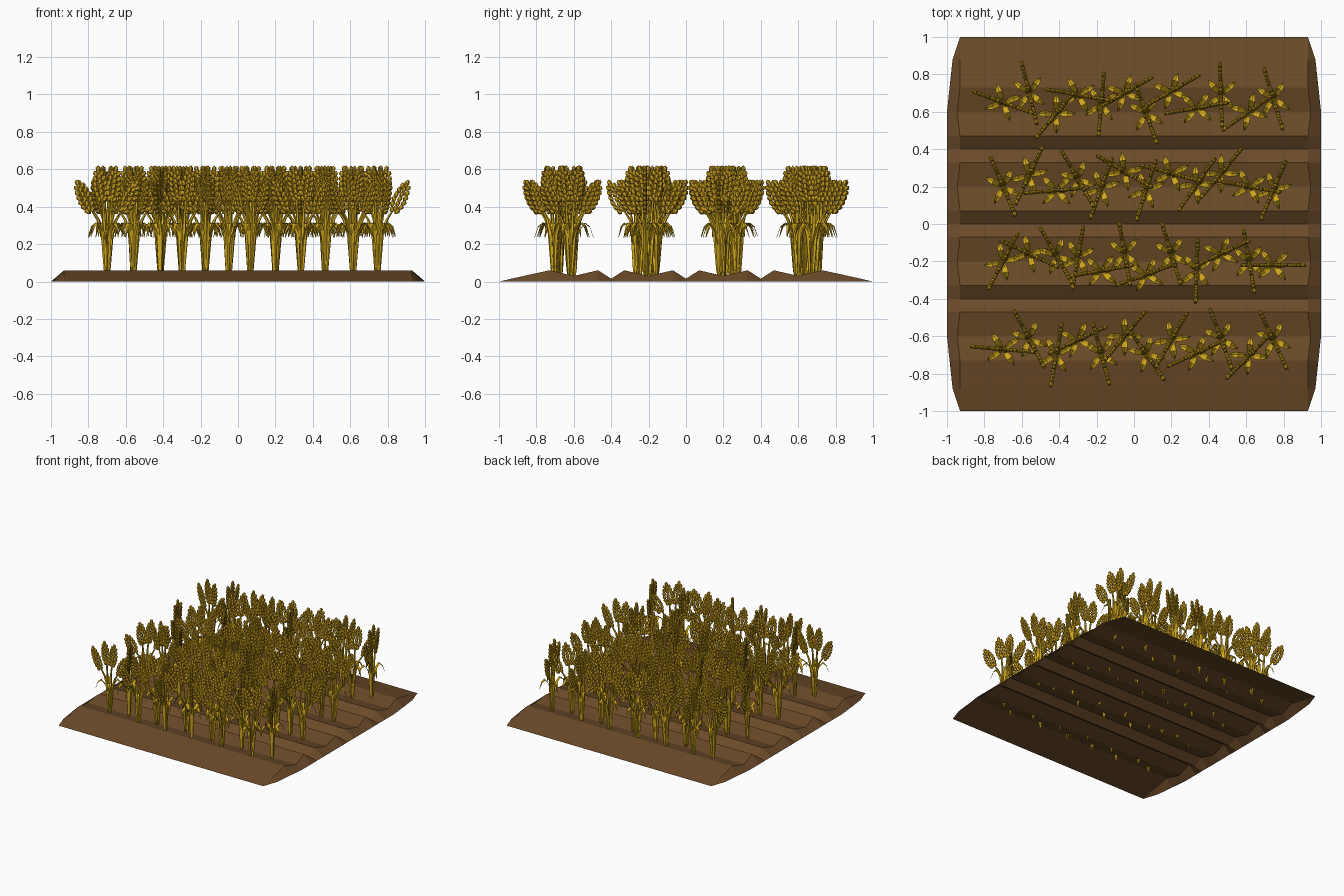
import bpy, bmesh, math
from mathutils import Vector, Matrix

if "Cube" in bpy.data.objects:
    bpy.data.objects.remove(bpy.data.objects["Cube"])


def material(name, rgb):
    m = bpy.data.materials.new(name)
    m.diffuse_color = (*rgb, 1)
    m.use_nodes = True
    m.node_tree.nodes["Principled BSDF"].inputs["Base Color"].default_value = m.diffuse_color
    return m


SOIL = material("soil brown", (0.15, 0.07, 0.022))
GOLD = material("straw gold", (0.68, 0.42, 0.012))
EAR = material("ear gold", (0.58, 0.34, 0.012))


def add_object(name, mesh):
    ob = bpy.data.objects.new(name, mesh)
    bpy.context.collection.objects.link(ob)
    return ob


# ploughed soil: an open ridged sheet with sloping ends
half = [(0, 0.015), (0.07, 0.06), (0.2, 0.03), (0.33, 0.06), (0.4, 0.015),
        (0.47, 0.06), (0.6, 0.03), (0.73, 0.06), (0.88, 0.027), (1, 0)]
profile = [(-y, z) for y, z in reversed(half[1:])] + half


def outer_x(y):
    y = abs(y)
    if y <= 0.6:
        return 1.0
    if y <= 0.88:
        return 1 - 0.03 * (y - 0.6) / 0.28
    return 0.97 - 0.04 * (y - 0.88) / 0.12


bm = bmesh.new()
lines = []
for y, z in profile:
    inner = 0.945 if abs(y) in (0.2, 0.6) else 0.93
    xo = outer_x(y)
    lines.append([bm.verts.new(p) for p in
                  ((-xo, y, 0), (-inner, y, z), (inner, y, z), (xo, y, 0))])
for a, b in zip(lines, lines[1:]):
    for i in range(3):
        bm.faces.new((a[i], a[i + 1], b[i + 1], b[i]))
bmesh.ops.remove_doubles(bm, verts=bm.verts, dist=0.0005)
me = bpy.data.meshes.new("soil")
bm.to_mesh(me)
bm.free()
me.materials.append(SOIL)
add_object("ploughed_soil", me)


# helpers for the wheat plant
def tube(bm, pts, radii, n=5):
    rings = []
    for p, r in zip(pts, radii):
        rings.append([bm.verts.new((p[0] + r * math.cos(2 * math.pi * k / n),
                                    p[1] + r * math.sin(2 * math.pi * k / n), p[2]))
                      for k in range(n)])
    for a, b in zip(rings, rings[1:]):
        for k in range(n):
            bm.faces.new((a[k], a[(k + 1) % n], b[(k + 1) % n], b[k]))
    bm.faces.new(rings[0][::-1])
    bm.faces.new(rings[-1])


def leaf(bm, angle):
    rot = Matrix.Rotation(angle, 3, 'Z')
    rows = []
    for r, z, w in ((0.012, 0.2, 0.008), (0.03, 0.275, 0.014),
                    (0.06, 0.315, 0.017), (0.085, 0.295, 0.011), (0.105, 0.24, 0.001)):
        rows.append([bm.verts.new(rot @ Vector(p)) for p in
                     ((r, -w, z), (r, 0, z - 0.006), (r, w, z))])
    for a, b in zip(rows, rows[1:]):
        for i in range(2):
            bm.faces.new((a[i], b[i], b[i + 1], a[i + 1]))


def grain(bm, centre, tilt):
    m = (Matrix.Translation(centre) @ Matrix.Rotation(tilt, 4, 'Y')
         @ Matrix.Diagonal((0.014, 0.012, 0.019, 1)))
    res = bmesh.ops.create_icosphere(bm, subdivisions=1, radius=1, matrix=m)
    for f in {f for v in res['verts'] for f in v.link_faces}:
        f.material_index = 1


def ear(bm, base, tip):
    base, tip = Vector(base), Vector(tip)
    axis = (tip - base).normalized()
    side = Vector((axis.z, 0, -axis.x))
    tilt = math.atan2(axis.x, axis.z)
    widths = (0.015, 0.024, 0.028, 0.027, 0.023, 0.016)
    for i, w in enumerate(widths):
        c = base.lerp(tip, (i + 0.6) / 7)
        for s in (-1, 1):
            grain(bm, c + side * s * w, tilt + s * 0.4)
        grain(bm, c + axis * 0.012, tilt)
    grain(bm, tip - axis * 0.014, tilt)


# one wheat plant: four stalks fanned in a plane, four leaves, four ears
bm = bmesh.new()
for s in (-1, 1):
    tube(bm, [(s * 0.004, 0, 0.003), (s * 0.008, 0.004, 0.06), (s * 0.014, 0.008, 0.25),
              (s * 0.018, 0.004, 0.36), (s * 0.026, 0, 0.46)],
         (0.002, 0.008, 0.012, 0.008, 0.005))
    tube(bm, [(s * 0.006, 0, 0.003), (s * 0.01, -0.004, 0.06), (s * 0.022, -0.008, 0.25),
              (s * 0.05, -0.004, 0.33), (s * 0.095, 0, 0.40)],
         (0.002, 0.008, 0.012, 0.008, 0.005))
    ear(bm, (s * 0.024, 0, 0.425), (s * 0.05, 0, 0.615))
    ear(bm, (s * 0.085, 0, 0.365), (s * 0.165, 0, 0.54))
for k in range(4):
    leaf(bm, math.radians(40 + 90 * k))
wheat = bpy.data.meshes.new("wheat_plant")
bm.to_mesh(wheat)
bm.free()
wheat.materials.append(GOLD)
wheat.materials.append(EAR)

# four rows of twelve plants: y position and turn in degrees
xs = (-0.70, -0.56, -0.415, -0.30, -0.175, -0.05, 0.065, 0.2, 0.335, 0.465, 0.615, 0.745)
row_y = (
    (.65, .70, .59, .69, .64, .70, .59, .71, .62, .69, .60, .67),
    (.20, .26, .18, .24, .19, .28, .18, .27, .21, .27, .20, .18),
    (-.20, -.16, -.17, -.18, -.25, -.16, -.27, -.16, -.25, -.16, -.20, -.22),
    (-.67, -.615, -.70, -.62, -.695, -.60, -.695, -.62, -.69, -.615, -.705, -.62))
row_turn = (
    (160, 104, 50, 170, 85, 30, 110, 30, 10, 92, 35, 107),
    (113, 65, 5, 120, 70, 150, 72, 165, 55, 50, 170, 67),
    (62, 155, 120, 80, 10, 100, 20, 107, 88, 25, 100, 0),
    (175, 118, 80, 25, 105, 50, 125, 60, 25, 110, 45, 115))
for r in range(4):
    for c, x in enumerate(xs):
        ob = add_object(f"wheat_row{r + 1}_plant{c + 1}", wheat)
        ob.location = (x, row_y[r][c], 0)
        ob.rotation_euler.z = math.radians(row_turn[r][c])
